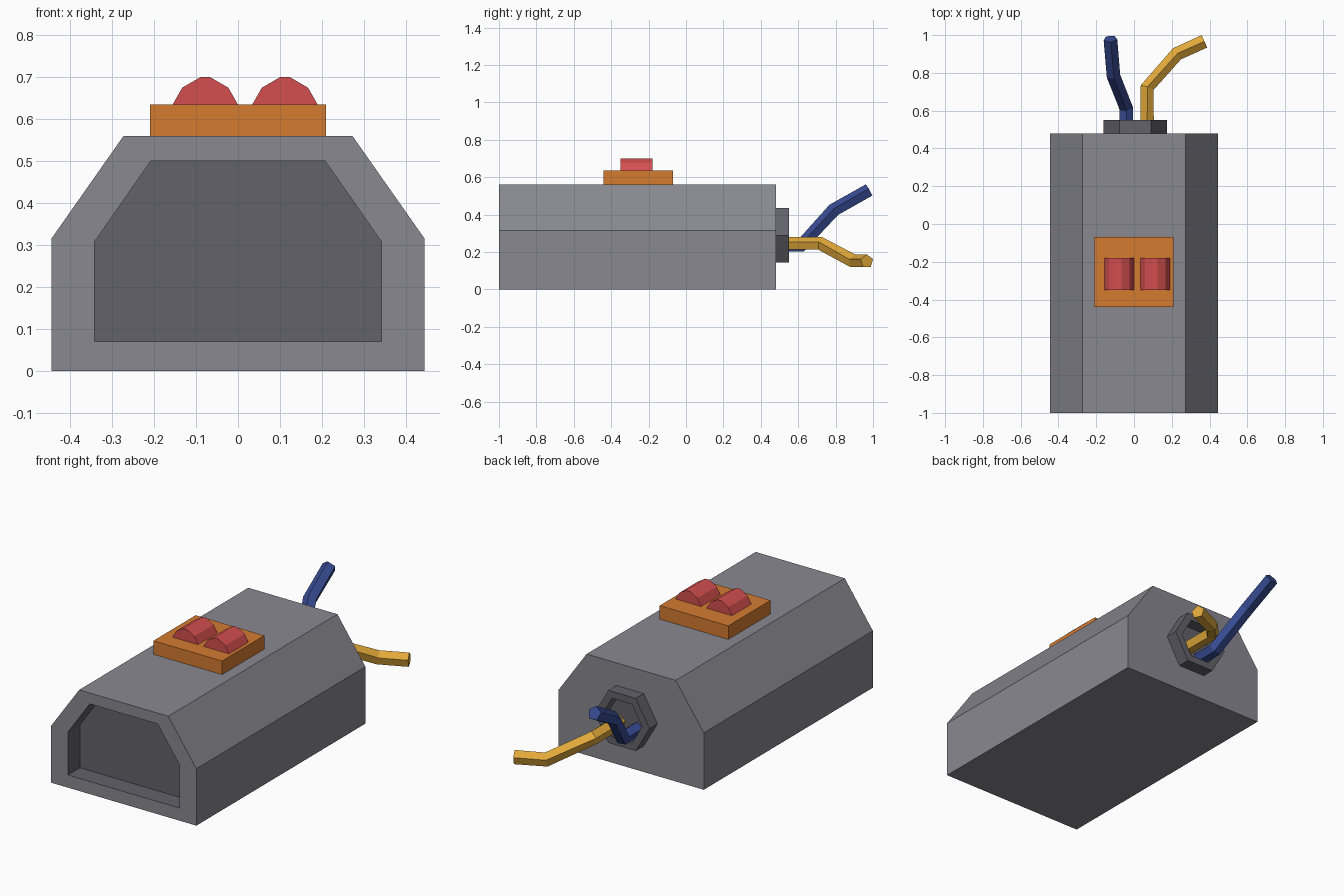
import bpy, bmesh, math
from mathutils import Vector

if "Cube" in bpy.data.objects:
    bpy.data.objects.remove(bpy.data.objects["Cube"])


def material(name, rgb):
    m = bpy.data.materials.new(name)
    m.diffuse_color = (*rgb, 1)
    m.use_nodes = True
    m.node_tree.nodes["Principled BSDF"].inputs["Base Color"].default_value = m.diffuse_color
    return m


grey = material("grey", (0.246, 0.246, 0.279))
dark_grey = material("dark_grey", (0.122, 0.122, 0.144))
orange = material("orange", (0.658, 0.198, 0.030))
red = material("red", (0.658, 0.076, 0.076))
gold = material("gold", (0.753, 0.392, 0.042))
blue = material("blue", (0.037, 0.069, 0.283))


def loft(name, rings, mats, inner_from=99):
    """Skin equal-sized rings of points, cap both ends; later spans use slot 1."""
    bm = bmesh.new()
    loops = [[bm.verts.new(p) for p in ring] for ring in rings]
    n = len(loops[0])
    bm.faces.new(loops[0])
    for k, (a, b) in enumerate(zip(loops, loops[1:])):
        for i in range(n):
            j = (i + 1) % n
            f = bm.faces.new((a[i], a[j], b[j], b[i]))
            f.material_index = int(k >= inner_from)
    end = bm.faces.new(loops[-1])
    end.material_index = int(len(rings) - 1 >= inner_from)
    bmesh.ops.recalc_face_normals(bm, faces=bm.faces)
    mesh = bpy.data.meshes.new(name)
    bm.to_mesh(mesh)
    bm.free()
    for m in mats:
        mesh.materials.append(m)
    ob = bpy.data.objects.new(name, mesh)
    bpy.context.collection.objects.link(ob)
    return ob


def at_y(profile, y):
    return [(x, y, z) for x, z in profile]


def mirrored(half):
    return half + [(-x, z) for x, z in reversed(half)]


def ngon(cx, cz, r, n):
    return [(cx + r * math.cos(math.tau * i / n), cz + r * math.sin(math.tau * i / n))
            for i in range(n)]


# Housing with a recessed dark front opening
outer = mirrored([(0.445, 0), (0.445, 0.315), (0.273, 0.56)])
inner = mirrored([(0.342, 0.07), (0.342, 0.308), (0.208, 0.5)])
loft("housing", [at_y(outer, 0.48), at_y(outer, -1), at_y(inner, -1), at_y(inner, -0.895)],
     [grey, dark_grey], inner_from=2)

# Hexagonal cable collar on the back
hex_out, hex_in = ngon(0.007, 0.289, 0.168, 6), ngon(0.007, 0.289, 0.123, 6)
loft("cable_collar", [at_y(hex_out, 0.47), at_y(hex_out, 0.55),
                      at_y(hex_in, 0.55), at_y(hex_in, 0.485)], [dark_grey])

# Switch plate and two rounded buttons
plate = mirrored([(0.21, 0.558), (0.21, 0.635)])
loft("switch_plate", [at_y(plate, -0.44), at_y(plate, -0.07)], [orange])
button = mirrored([(0.079, 0.633), (0.055, 0.675), (0.012, 0.7)])
for side, cx in (("left", -0.078), ("right", 0.112)):
    shape = [(x + cx, z) for x, z in button]
    loft(side + "_button", [at_y(shape, -0.35), at_y(shape, -0.18)], [red])


# Five-sided wires swept along bent paths
def wire(name, path, mat, r=0.038):
    pts = [Vector(p) for p in path]
    rings = []
    for i, p in enumerate(pts):
        t = Vector()
        if i > 0:
            t += (p - pts[i - 1]).normalized()
        if i < len(pts) - 1:
            t += (pts[i + 1] - p).normalized()
        t.normalize()
        side = t.cross(Vector((0, 0, 1))).normalized()
        up = side.cross(t)
        rings.append([p + r * (side * math.sin(a) + up * math.cos(a))
                      for a in (math.tau * k / 5 for k in range(5))])
    loft(name, rings, [mat])


wire("gold_wire", [(0.069, 0.47, 0.243), (0.069, 0.72, 0.243),
                   (0.226, 0.9, 0.15), (0.373, 0.967, 0.15)], gold)
wire("blue_wire", [(-0.041, 0.47, 0.232), (-0.041, 0.615, 0.232),
                   (-0.11, 0.79, 0.423), (-0.125, 0.98, 0.529)], blue)
